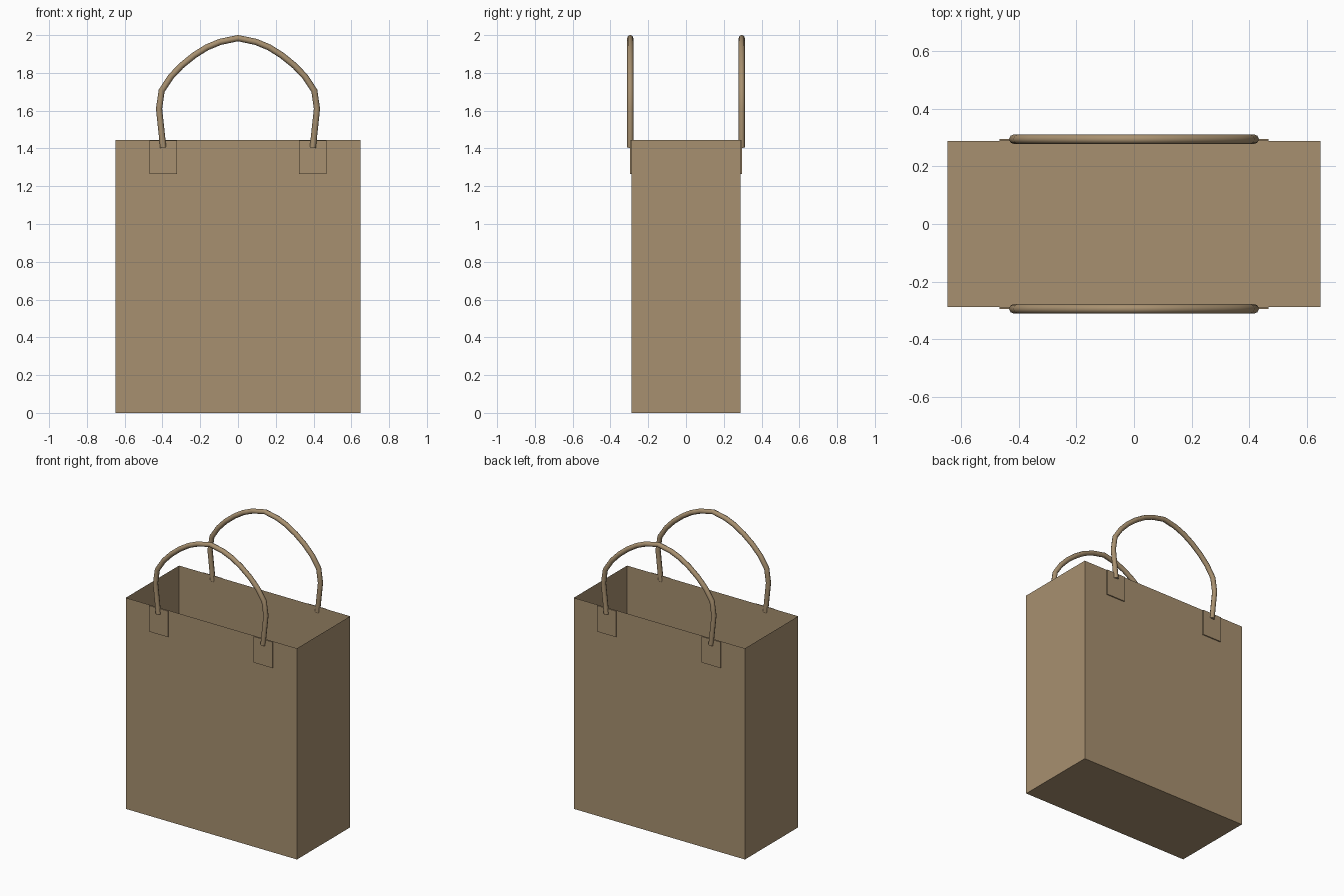
import bpy, bmesh

if "Cube" in bpy.data.objects:
    bpy.data.objects.remove(bpy.data.objects["Cube"])

mat = bpy.data.materials.new("kraft_paper")
mat.diffuse_color = (0.39, 0.28, 0.16, 1)
mat.use_nodes = True
mat.node_tree.nodes["Principled BSDF"].inputs["Base Color"].default_value = mat.diffuse_color

W, D, H = 0.648, 0.288, 1.445   # half width, half depth, height


def box(name, lo, hi, open_top=False):
    bm = bmesh.new()
    bmesh.ops.create_cube(bm, size=1)
    for v in bm.verts:
        v.co = [(a + b) / 2 + c * (b - a) for a, b, c in zip(lo, hi, v.co)]
    if open_top:
        top = [f for f in bm.faces if f.normal.z > 0.9]
        bmesh.ops.delete(bm, geom=top, context='FACES_ONLY')
    me = bpy.data.meshes.new(name)
    bm.to_mesh(me)
    bm.free()
    me.materials.append(mat)
    ob = bpy.data.objects.new(name, me)
    bpy.context.collection.objects.link(ob)
    return ob


# Handle path, right half from patch to crown
half = [(0.396, 1.405), (0.418, 1.61), (0.404, 1.706), (0.355, 1.78),
        (0.30, 1.838), (0.232, 1.893), (0.165, 1.935), (0.095, 1.964)]
path = half + [(0, 1.984)] + [(-x, z) for x, z in reversed(half)]


def handle(name, y):
    cu = bpy.data.curves.new(name + "_path", 'CURVE')
    cu.dimensions = '3D'
    cu.bevel_depth = 0.0165
    cu.bevel_resolution = 2
    cu.use_fill_caps = True
    sp = cu.splines.new('POLY')
    sp.points.add(len(path) - 1)
    for p, (x, z) in zip(sp.points, path):
        p.co = (x, y, z, 1)
    sp.use_smooth = True
    cu.materials.append(mat)
    ob = bpy.data.objects.new(name, cu)
    bpy.context.collection.objects.link(ob)
    # Convert the tube to a mesh, soft sides with crisp end caps
    bpy.ops.object.select_all(action='DESELECT')
    ob.select_set(True)
    bpy.context.view_layer.objects.active = ob
    bpy.ops.object.convert(target='MESH')
    bpy.ops.object.shade_smooth_by_angle(angle=0.9)


# Open paper bag
box("bag_body", (-W, -D, 0), (W, D, H), open_top=True)

# Handles and their glued patches, front and back
for side, s in (("front", -1), ("back", 1)):
    handle(side + "_handle", s * 0.295)
    for label, x in (("left", -0.396), ("right", 0.396)):
        y0, y1 = sorted((s * (D + 0.0005), s * 0.296))
        box(f"{side}_{label}_patch", (x - 0.072, y0, 1.265), (x + 0.072, y1, H - 0.002))
